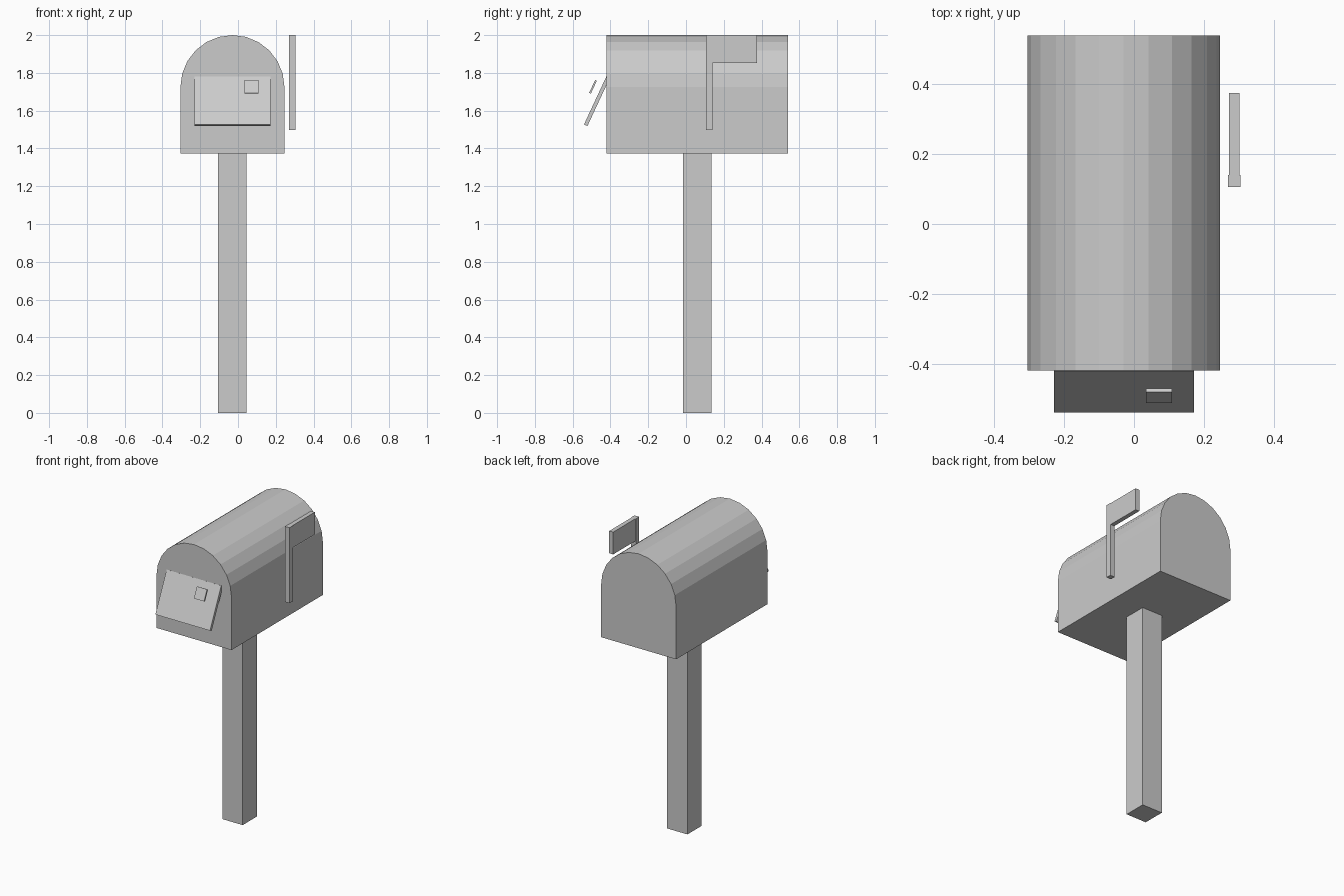
import bpy, bmesh, math
from mathutils import Vector

if "Cube" in bpy.data.objects:
    bpy.data.objects.remove(bpy.data.objects["Cube"])


def finish(name, bm):
    bmesh.ops.recalc_face_normals(bm, faces=bm.faces)
    mesh = bpy.data.meshes.new(name)
    bm.to_mesh(mesh)
    bm.free()
    obj = bpy.data.objects.new(name, mesh)
    bpy.context.collection.objects.link(obj)
    return obj


def box(name, center, size, tilt=0.0):
    bm = bmesh.new()
    bmesh.ops.create_cube(bm, size=1.0)
    bmesh.ops.scale(bm, vec=size, verts=bm.verts)
    obj = finish(name, bm)
    obj.location = center
    obj.rotation_euler.x = math.radians(tilt)
    return obj


def span(name, lo, hi):
    lo, hi = Vector(lo), Vector(hi)
    return box(name, (lo + hi) / 2, hi - lo)


# Post
span("post", (-0.105, -0.015, 0), (0.045, 0.135, 1.372))

# Arched box: square bottom with a 12-segment half-round top
cx, r, spring, base = -0.0295, 0.2755, 1.7245, 1.372
front, back, segments = -0.42, 0.54, 12
profile = [(cx - r, base), (cx + r, base)]
for i in range(segments + 1):
    a = math.pi * i / segments
    profile.append((cx + r * math.cos(a), spring + r * math.sin(a)))
bm = bmesh.new()
face = bm.faces.new([bm.verts.new((x, front, z)) for x, z in profile])
ext = bmesh.ops.extrude_face_region(bm, geom=[face], use_keep_orig=True)
bmesh.ops.translate(bm, vec=(0, back - front, 0),
                    verts=[v for v in ext["geom"] if isinstance(v, bmesh.types.BMVert)])
finish("mailbox_body", bm)

# Half-open door and its handle plate, both tilted alike
box("door", (-0.029, -0.4718, 1.6497), (0.402, 0.02, 0.28), -25)
box("door_handle", (0.072, -0.4925, 1.726), (0.075, 0.01, 0.075), -25)

# Signal flag on the right side
span("flag_pole", (0.27, 0.106, 1.498), (0.305, 0.141, 2.0))
span("flag_plate", (0.273, 0.141, 1.852), (0.302, 0.375, 2.0))
